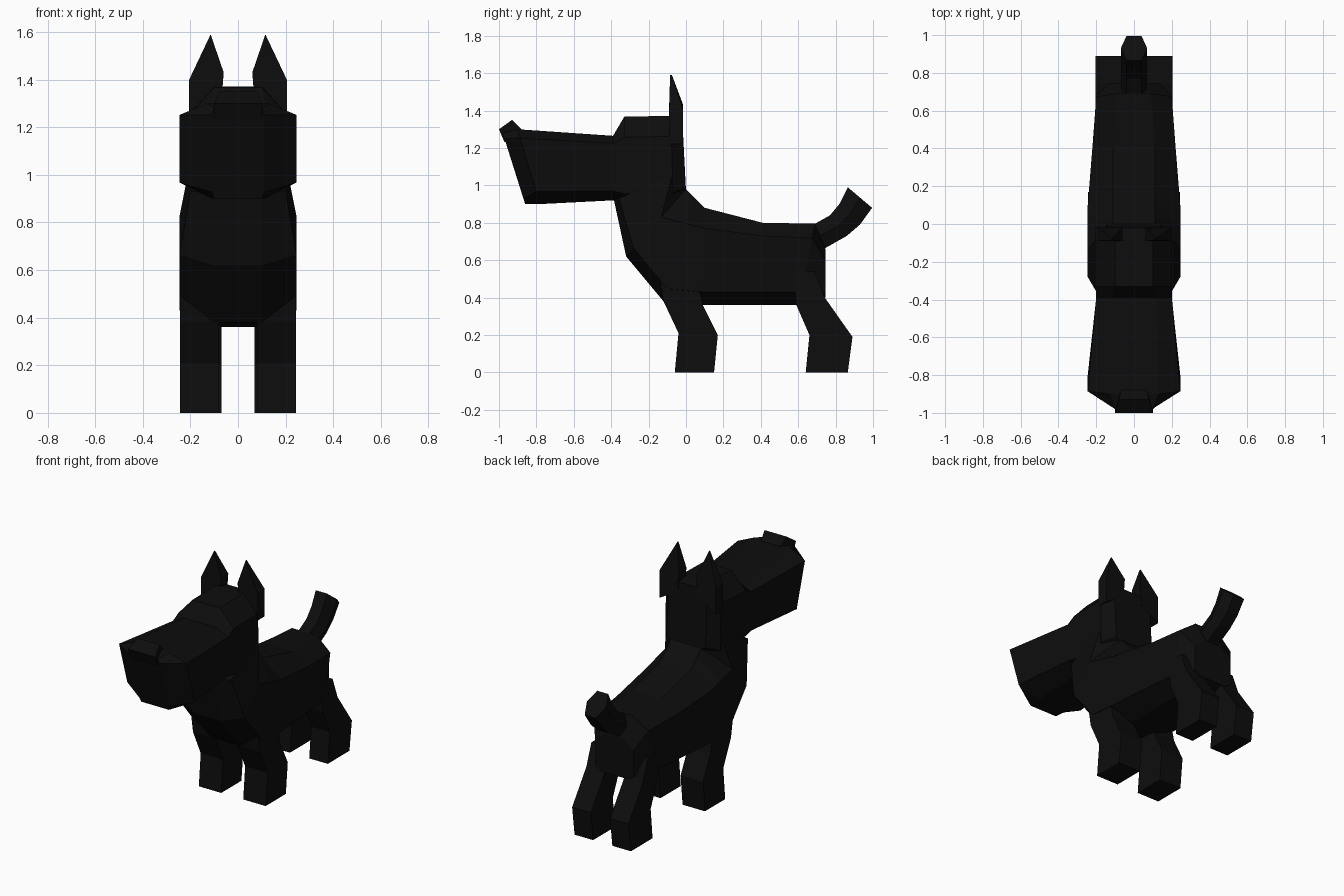
import bpy, bmesh
from mathutils import Vector

black = bpy.data.materials.new("coat black")
black.diffuse_color = (0.004, 0.004, 0.004, 1)


def loft(name, rings):
    """Skin a list of equal-sized point rings and cap both ends."""
    bm = bmesh.new()
    rows = [[bm.verts.new(p) for p in r] for r in rings]
    n = len(rows[0])
    for a, b in zip(rows, rows[1:]):
        for i in range(n):
            j = (i + 1) % n
            bm.faces.new((a[i], a[j], b[j], b[i]))
    bm.faces.new(rows[0])
    bm.faces.new(rows[-1])
    bmesh.ops.recalc_face_normals(bm, faces=bm.faces)
    me = bpy.data.meshes.new(name)
    bm.to_mesh(me)
    bm.free()
    me.materials.append(black)
    ob = bpy.data.objects.new(name, me)
    bpy.context.collection.objects.link(ob)
    return ob


def ring(top, bottom, w, tx, bx, ct, cb):
    """Bevelled cross-section between a top and bottom (y, z) point."""
    t, b = Vector((0, *top)), Vector((0, *bottom))
    d = (b - t).normalized()
    half = [(tx, t), (w, t + d * ct), (w, b - d * cb), (bx, b)]
    right = [(x, p.y, p.z) for x, p in half]
    return right + [(-x, y, z) for x, y, z in reversed(right)]


def slab(name, profile, x0, x1):
    """Extrude a (y, z) outline sideways."""
    return loft(name, [[(x, y, z) for y, z in profile] for x in (x0, x1)])


# Torso, chest and neck
loft("torso", [
    ring((0.745, 0.66), (0.745, 0.40), 0.14, 0.07, 0.10, 0.06, 0.03),
    ring((0.69, 0.795), (0.60, 0.36), 0.20, 0.09, 0.10, 0.08, 0.07),
    ring((0.41, 0.80), (0.40, 0.36), 0.22, 0.11, 0.10, 0.07, 0.07),
    ring((0.10, 0.88), (0.09, 0.36), 0.245, 0.11, 0.10, 0.11, 0.07),
    ring((0.04, 0.94), (-0.12, 0.38), 0.245, 0.11, 0.10, 0.15, 0.07),
    ring((0.0, 0.98), (-0.32, 0.62), 0.245, 0.11, 0.10, 0.20, 0.06),
    ring((-0.01, 1.08), (-0.385, 0.92), 0.20, 0.11, 0.10, 0.07, 0.03),
])

# Head: back of skull, crown, brow, broad muzzle, tapered tip
loft("head", [
    ring((-0.02, 1.36), (0.0, 0.97), 0.14, 0.08, 0.11, 0.08, 0.02),
    ring((-0.08, 1.372), (-0.07, 0.94), 0.20, 0.10, 0.12, 0.11, 0.02),
    ring((-0.33, 1.367), (-0.33, 0.925), 0.20, 0.10, 0.12, 0.11, 0.03),
    ring((-0.39, 1.265), (-0.39, 0.92), 0.20, 0.12, 0.11, 0.04, 0.05),
    ring((-0.90, 1.30), (-0.78, 0.90), 0.245, 0.13, 0.11, 0.05, 0.07),
    ring((-0.98, 1.28), (-0.86, 0.90), 0.11, 0.10, 0.10, 0.03, 0.03),
])

# Nose
loft("nose", [[(s * w, y, z) for y, z, w in (
    (-1.0, 1.30, 0.10), (-0.93, 1.35, 0.08),
    (-0.88, 1.30, 0.07), (-0.97, 1.23, 0.10))] for s in (-1, 1)])

# Tail: six-sided sections sweeping up
tail = []
for (uy, uz), (ly, lz) in (((0.66, 0.78), (0.72, 0.65)),
                           ((0.69, 0.795), (0.745, 0.665)),
                           ((0.77, 0.84), (0.86, 0.73)),
                           ((0.82, 0.90), (0.93, 0.79)),
                           ((0.865, 0.99), (0.995, 0.88))):
    my, mz = (uy + ly) / 2, (uz + lz) / 2
    tail.append([(0.04, uy, uz), (0.07, my, mz), (0.04, ly, lz),
                 (-0.04, ly, lz), (-0.07, my, mz), (-0.04, uy, uz)])
loft("tail", tail)

front_leg = [(-0.06, 0), (0.15, 0), (0.17, 0.20), (0.09, 0.36), (0.06, 0.50),
             (-0.14, 0.50), (-0.12, 0.38), (-0.04, 0.21)]
hind_leg = [(0.64, 0), (0.865, 0), (0.89, 0.19), (0.742, 0.40), (0.69, 0.54),
            (0.57, 0.54), (0.59, 0.36), (0.66, 0.20)]
ear = [(0.205, 1.22), (0.205, 1.40), (0.115, 1.59), (0.06, 1.43), (0.07, 1.30)]

for side, s in (("left", -1), ("right", 1)):
    slab(f"front_leg_{side}", front_leg, s * 0.08, s * 0.243)
    slab(f"hind_leg_{side}", hind_leg, s * 0.07, s * 0.205)
    # Ear: flat plate whose back leans forward to the tip
    loft(f"ear_{side}", [
        [(s * x, -0.09 if z < 1.5 else -0.085, z) for x, z in ear],
        [(s * x, -0.015 if z < 1.5 else -0.075, z) for x, z in ear]])
